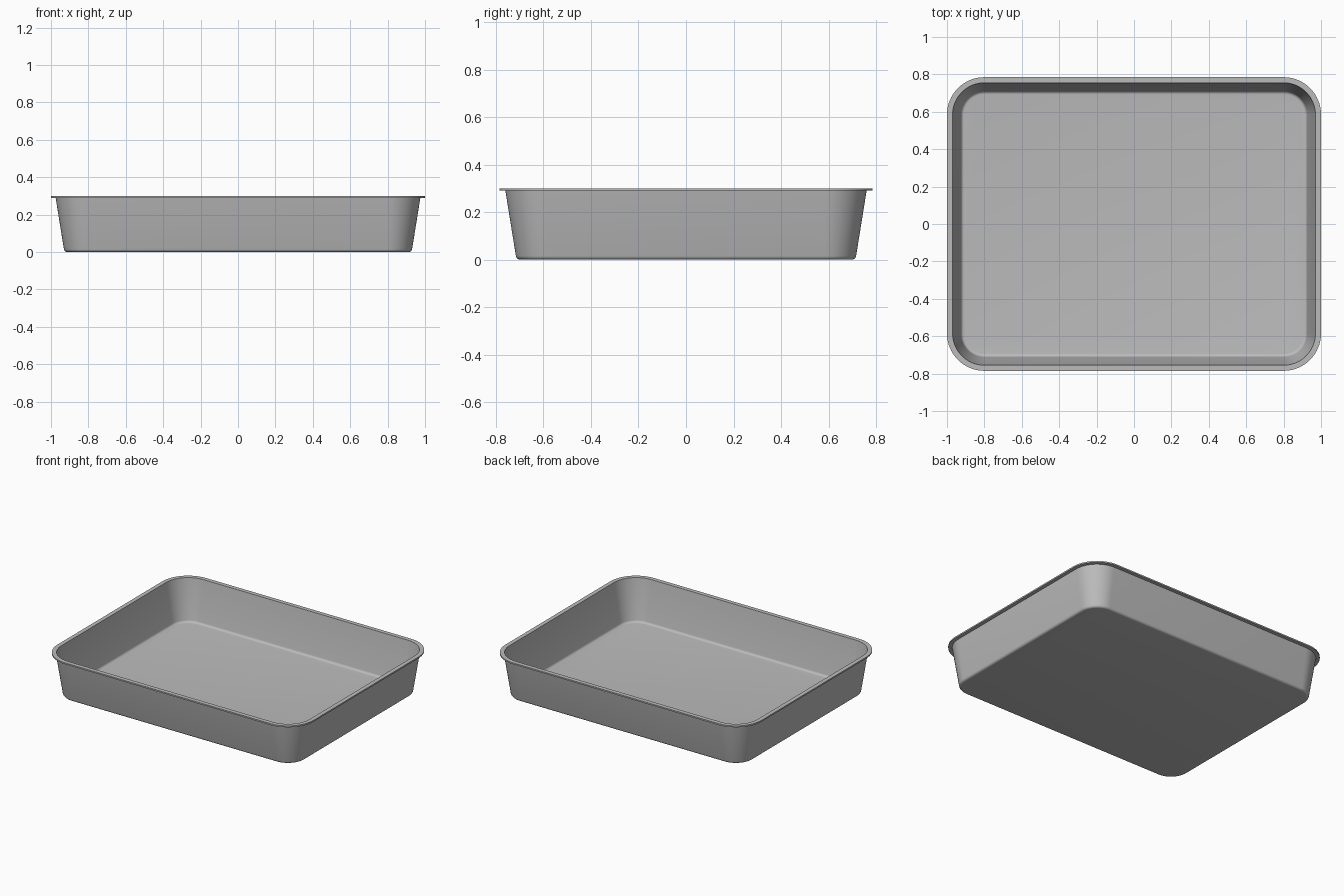
import bpy, bmesh, math

if "Cube" in bpy.data.objects:
    bpy.data.objects.remove(bpy.data.objects["Cube"])

CX, CY = 0.80, 0.585      # corner arc centres
SEG = 16                  # segments per corner arc


def fillet(cx, cz, r, a0, a1, n=5):
    """Arc points in the (offset, height) profile plane."""
    return [(cx + r * math.cos(math.radians(a0 + (a1 - a0) * i / n)),
             cz + r * math.sin(math.radians(a0 + (a1 - a0) * i / n)))
            for i in range(n + 1)]


def ring(bm, offset, z):
    """Rounded rectangle at a distance outside the corner centres."""
    verts = []
    for k, (sx, sy) in enumerate([(1, 1), (-1, 1), (-1, -1), (1, -1)]):
        for i in range(SEG + 1):
            a = math.pi / 2 * (k + i / SEG)
            verts.append(bm.verts.new((sx * CX + offset * math.cos(a),
                                       sy * CY + offset * math.sin(a), z)))
    return verts


# Wall section: outer base, outer wall, flat rim, inner wall, floor
profile = (fillet(0.113, 0.018, 0.018, -90, -9)
           + [(0.175, 0.290), (0.200, 0.290), (0.200, 0.300), (0.170, 0.300)]
           + fillet(0.108, 0.024, 0.018, -9, -90))

bm = bmesh.new()
rings = [ring(bm, o, z) for o, z in profile]
for low, high in zip(rings, rings[1:]):
    n = len(low)
    for i in range(n):
        j = (i + 1) % n
        bm.faces.new((low[i], low[j], high[j], high[i]))
bm.faces.new(rings[0][::-1])    # underside
bm.faces.new(rings[-1])         # floor

mesh = bpy.data.meshes.new("tray")
bm.to_mesh(mesh)
bm.free()
tray = bpy.data.objects.new("tray", mesh)
bpy.context.collection.objects.link(tray)

# Plain grey metal
metal = bpy.data.materials.new("grey metal")
metal.diffuse_color = (0.50, 0.50, 0.50, 1)
metal.use_nodes = True
metal.node_tree.nodes["Principled BSDF"].inputs["Base Color"].default_value = metal.diffuse_color
mesh.materials.append(metal)

bpy.context.view_layer.objects.active = tray
tray.select_set(True)
bpy.ops.object.shade_smooth_by_angle(angle=math.radians(35))
